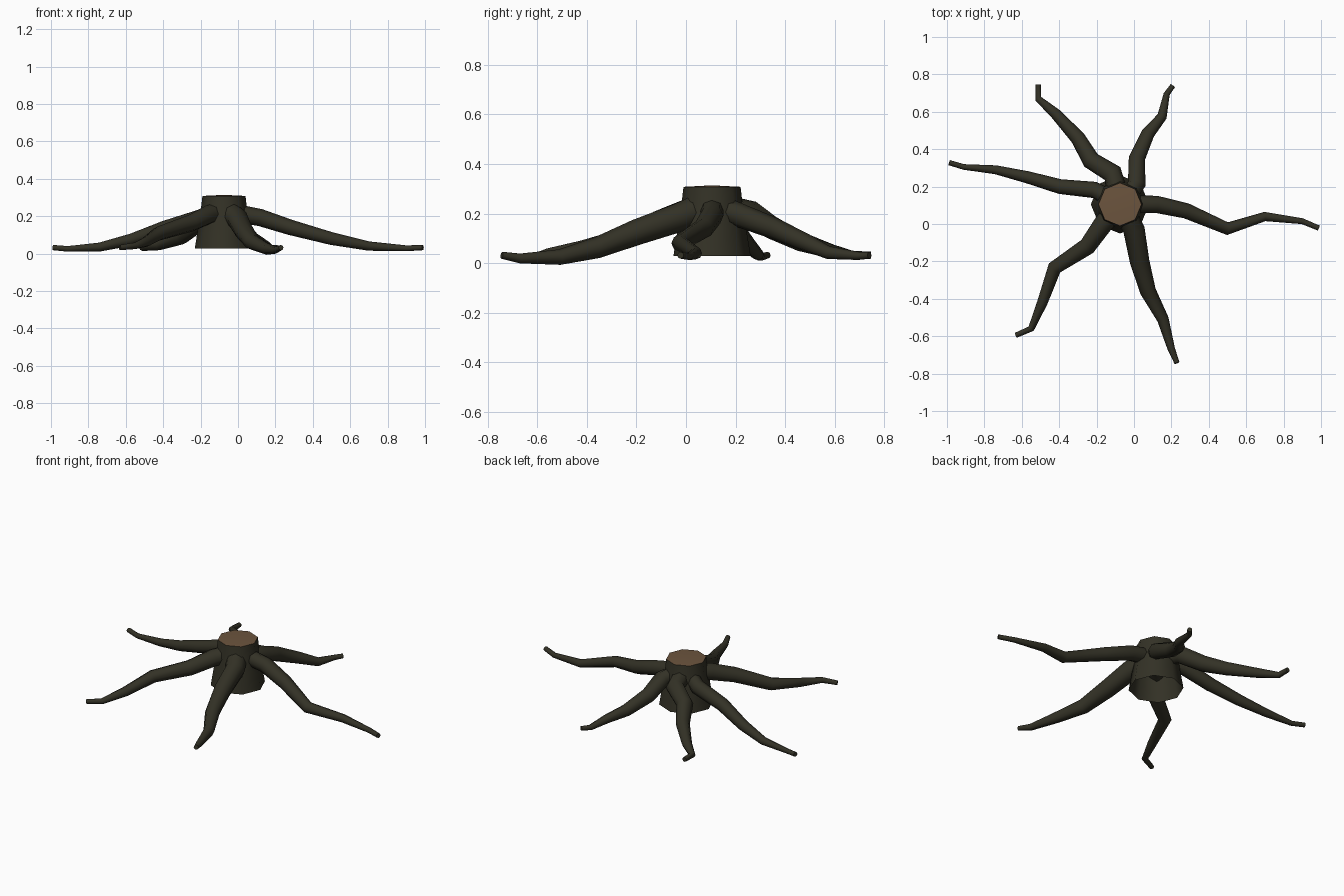
import bpy, bmesh, math
from mathutils import Vector

if "Cube" in bpy.data.objects:
    bpy.data.objects.remove(bpy.data.objects["Cube"])


def material(name, rgb):
    m = bpy.data.materials.new(name)
    m.diffuse_color = (*rgb, 1)
    m.use_nodes = True
    m.node_tree.nodes["Principled BSDF"].inputs["Base Color"].default_value = m.diffuse_color
    return m


BARK = material("dark bark", (0.033, 0.031, 0.019))
WOOD = material("cut wood", (0.150, 0.090, 0.048))
AXIS = Vector((-0.075, 0.105, 0))      # stump axis


def finish(name, bm, mats):
    bmesh.ops.recalc_face_normals(bm, faces=bm.faces)
    mesh = bpy.data.meshes.new(name)
    bm.to_mesh(mesh)
    bm.free()
    for m in mats:
        mesh.materials.append(m)
    obj = bpy.data.objects.new(name, mesh)
    bpy.context.collection.objects.link(obj)
    # smooth bark with crisp cut ends
    bpy.ops.object.select_all(action='DESELECT')
    obj.select_set(True)
    bpy.context.view_layer.objects.active = obj
    bpy.ops.object.shade_smooth_by_angle(angle=math.radians(65))


def ring(bm, centre, r, u, v, n):
    angles = [2 * math.pi * k / n for k in range(n)]
    return [bm.verts.new(centre + r * (math.cos(a) * u + math.sin(a) * v)) for a in angles]


def skin(bm, rings):
    for a, b in zip(rings, rings[1:]):
        for i in range(len(a)):
            j = (i + 1) % len(a)
            bm.faces.new((a[i], a[j], b[j], b[i]))


def stump():
    # eight-sided flared trunk, open underneath, with a cut wood top
    bm = bmesh.new()
    x, y, z = Vector((1, 0, 0)), Vector((0, 1, 0)), Vector((0, 0, 1))
    profile = ((0.156, 0.028), (0.138, 0.14), (0.122, 0.25), (0.115, 0.308))
    rings = [ring(bm, AXIS + z * h, r, x, y, 8) for r, h in profile]
    skin(bm, rings)
    top = bm.verts.new(AXIS + z * 0.314)
    for k in range(8):
        bm.faces.new((rings[-1][k], rings[-1][(k + 1) % 8], top)).material_index = 1
    finish("stump", bm, [BARK, WOOD])


# shared droop and taper of every root, from trunk to tip
HEIGHT = (0.215, 0.192, 0.140, 0.080, 0.040, 0.028, 0.032)
RADIUS = (0.052, 0.050, 0.045, 0.037, 0.027, 0.017, 0.014)


def root(name, girth, lift, *plan):
    # eight-sided tube starting inside the trunk and following a plan path
    plan = [Vector((x, y, 0)) for x, y in plan]
    plan.insert(0, AXIS + (plan[0] - AXIS).normalized() * 0.07)
    last = len(plan) - 1
    pts = [p + Vector((0, 0, HEIGHT[i] + lift * math.sin(math.pi * i / last)))
           for i, p in enumerate(plan)]
    bm = bmesh.new()
    rings = []
    for i, p in enumerate(pts):
        t = (pts[min(i + 1, last)] - pts[max(i - 1, 0)]).normalized()
        u = t.cross(Vector((0, 0, 1))).normalized()
        r = RADIUS[i] * (girth if i < last else 1)
        rings.append(ring(bm, p, r, u, u.cross(t), 8))
    skin(bm, rings)
    bm.faces.new(rings[0])
    bm.faces.new(rings[-1])
    finish(name, bm, [BARK])


stump()
root("right_root", 0.92, 0.0, (0.12, 0.105), (0.28, 0.07), (0.50, -0.025),
     (0.70, 0.04), (0.90, 0.015), (0.988, -0.022))
root("left_root", 0.88, -0.006, (-0.21, 0.182), (-0.395, 0.20), (-0.57, 0.25),
     (-0.74, 0.29), (-0.91, 0.305), (-0.988, 0.328))
root("back_left_root", 1.08, 0.008, (-0.115, 0.27), (-0.23, 0.34), (-0.30, 0.46),
     (-0.42, 0.59), (-0.512, 0.67), (-0.512, 0.747))
root("back_right_root", 0.97, 0.003, (0.015, 0.215), (0.015, 0.35), (0.075, 0.485),
     (0.15, 0.575), (0.175, 0.695), (0.208, 0.74))
root("front_left_root", 1.04, 0.027, (-0.165, 0.0), (-0.25, -0.12), (-0.425, -0.235),
     (-0.49, -0.42), (-0.55, -0.56), (-0.632, -0.595))
root("front_right_root", 1.16, -0.018, (0.0, -0.03), (0.03, -0.20), (0.075, -0.36),
     (0.155, -0.51), (0.20, -0.67), (0.23, -0.743))
